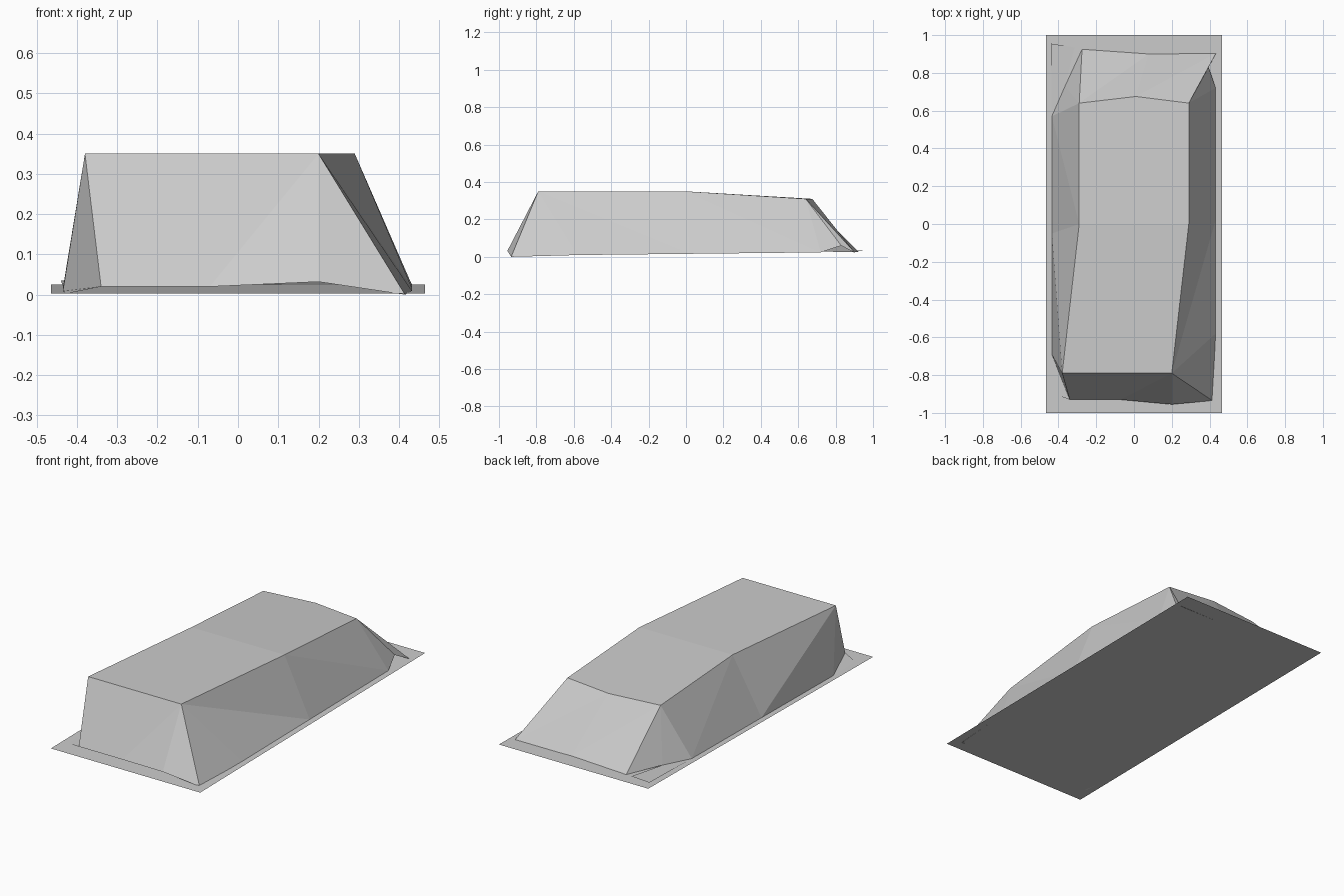
import bpy

if "Cube" in bpy.data.objects:
    bpy.data.objects.remove(bpy.data.objects["Cube"])


def add_mesh(name, points, faces):
    keys = list(points)
    mesh = bpy.data.meshes.new(name)
    mesh.from_pydata([points[k] for k in keys], [],
                     [[keys.index(k) for k in f.split()] for f in faces])
    obj = bpy.data.objects.new(name, mesh)
    bpy.context.collection.objects.link(obj)
    return obj


def ground(y):
    # height of the slightly tilted base sheet
    return 0.014 + 0.011 * y


# Base sheet: one thin, tilted rectangle
add_mesh("base_sheet", {
    "a": (-0.465, -1, ground(-1)), "b": (0.465, -1, ground(-1)),
    "c": (0.465, 1, ground(1)), "d": (-0.465, 1, ground(1))}, ["a b c d"])

# Roof outline (t*), front to back
p = {
    "tl0": (-0.38, -0.79, 0.35), "tr0": (0.20, -0.79, 0.35),
    "tl1": (-0.29, 0.0, 0.35), "tr1": (0.29, 0.0, 0.35),
    "tl2": (-0.29, 0.64, 0.31), "tr2": (0.29, 0.64, 0.31),
    "tm": (0.01, 0.675, 0.31),
    # front skirt
    "f0": (-0.34, -0.93, 0.02), "f1": (-0.07, -0.93, 0.02),
    "f2": (0.20, -0.955, 0.032), "f3": (0.415, -0.935, 0.0),
    # rear skirt
    "b0": (-0.275, 0.925, 0.025), "b1": (0.08, 0.90, 0.025),
    "b2": (0.435, 0.905, 0.02), "bn": (0.395, 0.83, 0.06),
    # notched rear left corner
    "n": (-0.365, 0.73, 0.028), "e": (-0.315, 0.935, 0.03),
    "d": (-0.44, 0.955, 0.035), "lf": (-0.425, -0.90, 0.003),
}
# Lower side edges, following the base sheet
for i, (yl, yr) in enumerate([(-0.69, -0.58), (-0.05, 0.02), (0.57, 0.72)]):
    p[f"l{i}"] = (-0.435, yl, ground(yl) + 0.002)
    p[f"r{i}"] = (0.432, yr, ground(yr) + 0.002)

# Faceted body shell, open underneath
faces = [
    # roof
    "tl0 tr0 tr1 tl1", "tl1 tr1 tr2 tm tl2",
    # front
    "tl0 f0 f1", "tl0 f1 tr0", "tr0 f1 f2",
    # right side and its two folded corners
    "tr0 f2 f3", "tr0 f3 r0", "tr0 r0 r1", "tr0 r1 tr1",
    "tr1 r1 r2", "tr1 r2 tr2", "tr2 r2 bn", "tr2 bn b2",
    # left side
    "tl0 l0 f0", "f0 l0 lf", "tl0 l1 l0", "tl0 tl1 l1",
    "tl1 l2 l1", "tl1 tl2 l2",
    # rear and notched corner
    "tl2 tm b1", "tl2 b1 b0", "tm tr2 b2", "tm b2 b1",
    "tl2 n l2", "tl2 b0 n", "l2 n d", "n e d",
]
add_mesh("body_shell", p, faces)
